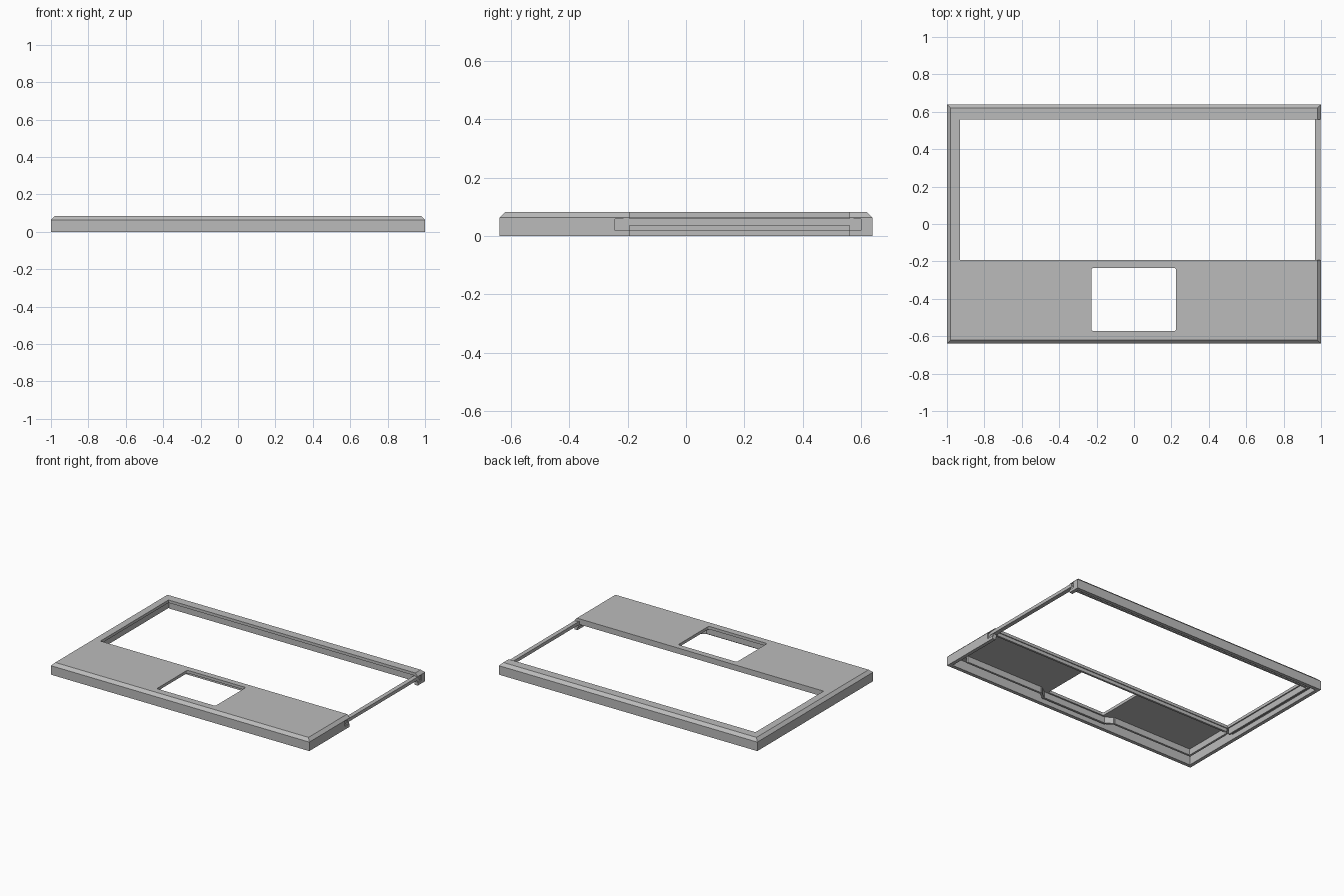
import bpy, bmesh
from math import atan2
from mathutils import Vector, Matrix

scene_cube = bpy.data.objects.get("Cube")
if scene_cube:
    bpy.data.objects.remove(scene_cube, do_unlink=True)

grey = bpy.data.materials.new("mid grey")
grey.use_nodes = True
grey.diffuse_color = (0.5, 0.5, 0.5, 1)
grey.node_tree.nodes["Principled BSDF"].inputs["Base Color"].default_value = (0.5, 0.5, 0.5, 1)

W, D, H, CHAMFER = 1.0, 0.64, 0.083, 0.02
PLATE = 0.063          # underside of the top plate
LIP = 0.02             # lowest height of the inner lips
WIN_L, WIN_R, WIN_F, WIN_B = -0.93, 0.962, -0.193, 0.56


def finish(bm, name):
    bmesh.ops.recalc_face_normals(bm, faces=bm.faces)
    mesh = bpy.data.meshes.new(name)
    bm.to_mesh(mesh)
    bm.free()
    ob = bpy.data.objects.new(name, mesh)
    mesh.materials.append(grey)
    bpy.context.collection.objects.link(ob)
    return ob


def box(name, x0, x1, y0, y1, z0, z1, corner=0):
    bm = bmesh.new()
    size = Vector((x1 - x0, y1 - y0, z1 - z0))
    mid = Vector((x0 + x1, y0 + y1, z0 + z1)) / 2
    bmesh.ops.create_cube(bm, size=1, matrix=Matrix.Translation(mid) @ Matrix.Diagonal(size).to_4x4())
    if corner:
        upright = [e for e in bm.edges if abs(e.verts[0].co.z - e.verts[1].co.z) > 1e-4]
        bmesh.ops.bevel(bm, geom=upright, offset=corner, segments=4, profile=0.5, affect='EDGES')
    return finish(bm, name)


def cut(target, *args, **kw):
    cutter = box("cutter", *args, **kw)
    mod = target.modifiers.new("cut", 'BOOLEAN')
    mod.operation, mod.solver, mod.object = 'DIFFERENCE', 'EXACT', cutter
    bpy.context.view_layer.objects.active = target
    bpy.ops.object.modifier_apply(modifier=mod.name)
    bpy.data.objects.remove(cutter, do_unlink=True)


def rib(name, points, width, z0, z1):
    # upright strip following a path, one block per segment
    bm = bmesh.new()
    for a, b in zip(points, points[1:]):
        a, b = Vector(a), Vector(b)
        d, m = b - a, (a + b) / 2
        place = Matrix.Translation((m.x, m.y, (z0 + z1) / 2)) @ Matrix.Rotation(atan2(d.y, d.x), 4, 'Z')
        bmesh.ops.create_cube(bm, size=1, matrix=place @ Matrix.Diagonal((d.length + width, width, z1 - z0, 1)))
    return finish(bm, name)


# Outer shell: block with a chamfered top rim
bm = bmesh.new()
rings = []
for inset, z in ((0, 0), (0, H - CHAMFER), (CHAMFER, H)):
    x, y = W - inset, D - inset
    rings.append([bm.verts.new((sx * x, sy * y, z)) for sx, sy in ((-1, -1), (1, -1), (1, 1), (-1, 1))])
for low, high in zip(rings, rings[1:]):
    for i in range(4):
        j = (i + 1) % 4
        bm.faces.new((low[i], low[j], high[j], high[i]))
bm.faces.new(rings[0])
bm.faces.new(rings[-1])
shell = finish(bm, "case_shell")

# Hollow underside, keyboard window open to the right side, touchpad opening
cut(shell, -0.975, 0.975, -0.615, 0.615, -0.1, PLATE)
cut(shell, WIN_L, 1.1, WIN_F, WIN_B, -0.1, 0.2)
cut(shell, -0.228, 0.225, -0.572, -0.235, -0.1, 0.2, corner=0.01)

# Recesses for the bar brackets in the right wall
brackets = {"front": (-0.243, WIN_F), "back": (WIN_B, 0.6)}
for y0, y1 in brackets.values():
    cut(shell, 0.94, 1.1, y0, y1, LIP, 0.058)

# Side bar with its brackets and pins
box("side_bar", 0.968, 0.998, -0.215, 0.575, 0.037, 0.06)
for end, (y0, y1) in brackets.items():
    box(end + "_bracket", 0.968, 0.994, y0, y1, LIP, 0.058)
    bm = bmesh.new()
    pin_y = y0 + 0.014 if end == "front" else y1 - 0.014
    place = Matrix.Translation((0.993, pin_y, 0.039)) @ Matrix.Rotation(1.5708, 4, 'Y')
    bmesh.ops.create_cone(bm, cap_ends=True, segments=16, radius1=0.007, radius2=0.007, depth=0.01, matrix=place)
    finish(bm, end + "_pin")

# Stepped lips below the window edges
box("back_lip", WIN_L, WIN_R, WIN_B + 0.008, WIN_B + 0.022, LIP, PLATE)
box("back_ledge", WIN_L, WIN_R, WIN_B + 0.022, 0.62, 0.035, 0.045)
box("left_lip", WIN_L - 0.02, WIN_L - 0.008, WIN_F, WIN_B + 0.022, LIP, PLATE)
box("left_ledge", -0.98, WIN_L - 0.02, WIN_F, WIN_B + 0.022, 0.035, 0.045)
box("front_lip", WIN_L, WIN_R, WIN_F - 0.02, WIN_F - 0.006, LIP + 0.02, PLATE)

# Stiffening rib under the palm rest, stepping around the touchpad
rib("palm_rest_rib", [(0.9, -0.555), (0.3, -0.555), (0.25, -0.59), (-0.25, -0.59),
                      (-0.3, -0.555), (-0.925, -0.555), (-0.925, -0.21)], 0.015, LIP, PLATE + 0.002)
